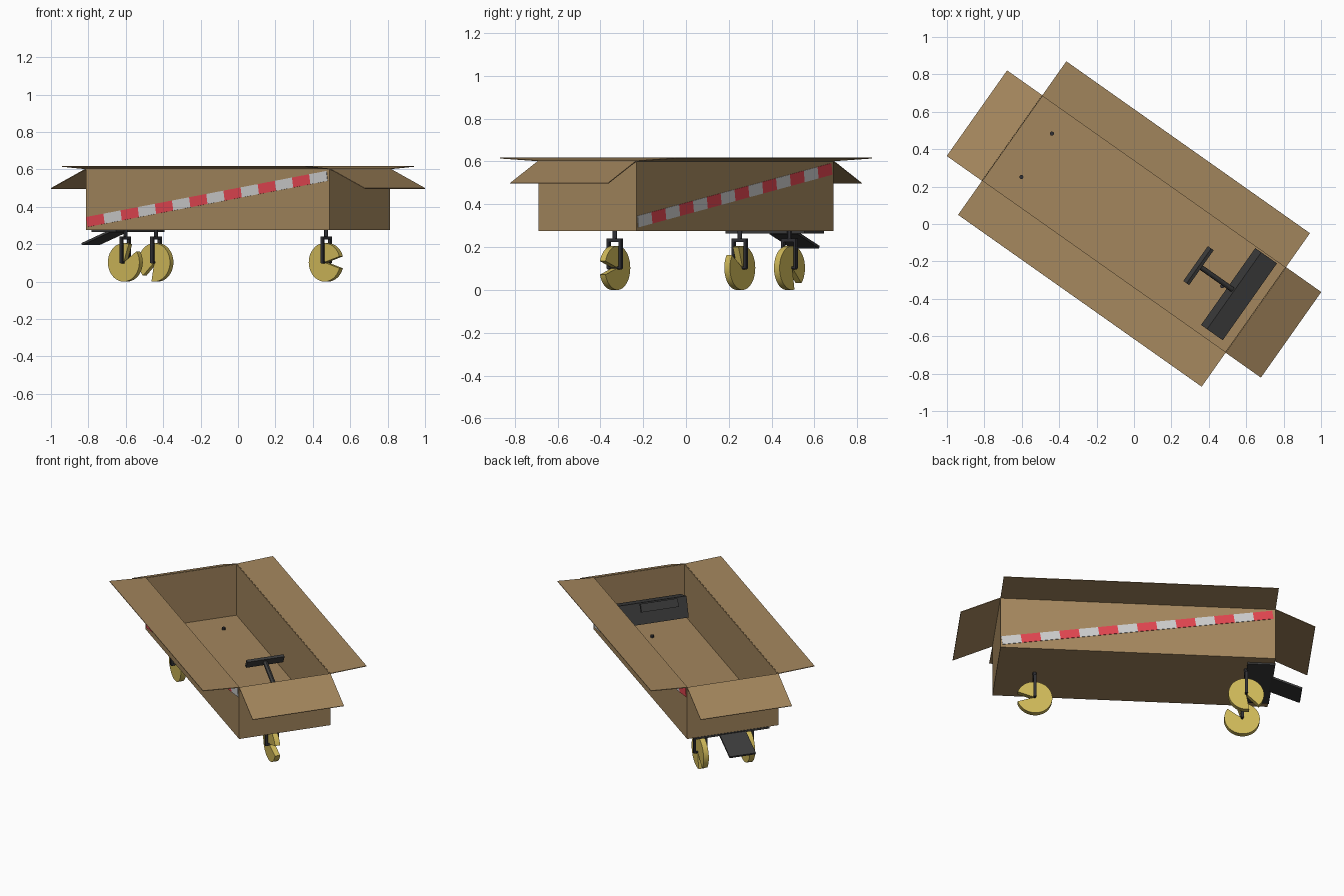
import bpy, bmesh
from math import radians, sin, cos, atan2, pi
from mathutils import Matrix, Vector

if "Cube" in bpy.data.objects:
    bpy.data.objects.remove(bpy.data.objects["Cube"])

# The whole cart is laid out along local x, then turned about z
TURN = Matrix.Rotation(radians(-35.2), 4, 'Z')
L, W, Z0, Z1 = 0.797, 0.28, 0.275, 0.603


def material(name, r, g, b):
    m = bpy.data.materials.new(name)
    m.diffuse_color = (r, g, b, 1)
    m.use_nodes = True
    m.node_tree.nodes["Principled BSDF"].inputs["Base Color"].default_value = m.diffuse_color
    return m


CARD = material("cardboard", 0.37, 0.24, 0.11)
YELLOW = material("yellow_plastic", 0.62, 0.48, 0.10)
DARK = material("dark_plastic", 0.045, 0.045, 0.045)
METAL = material("dark_metal", 0.03, 0.03, 0.035)
RED = material("red_tape", 0.75, 0.06, 0.08)
WHITE = material("white_tape", 0.72, 0.72, 0.72)


def finish(bm, name, *mats):
    bm.transform(TURN)
    me = bpy.data.meshes.new(name)
    bm.to_mesh(me)
    bm.free()
    ob = bpy.data.objects.new(name, me)
    bpy.context.collection.objects.link(ob)
    for m in mats:
        me.materials.append(m)
    return ob


def add_box(bm, centre, size, pitch=0):
    mat = (Matrix.Translation(centre) @ Matrix.Rotation(pitch, 4, 'Y')
           @ Matrix.Diagonal((*size, 1)))
    return bmesh.ops.create_cube(bm, size=1, matrix=mat)['verts']


def box(name, mat, centre, size, pitch=0):
    bm = bmesh.new()
    add_box(bm, centre, size, pitch)
    return finish(bm, name, mat)


def add_rod(bm, a, b, r, seg=12):
    a, b = Vector(a), Vector(b)
    d = b - a
    mat = Matrix.Translation((a + b) / 2) @ d.to_track_quat('Z', 'Y').to_matrix().to_4x4()
    bmesh.ops.create_cone(bm, cap_ends=True, segments=seg, radius1=r, radius2=r,
                          depth=d.length, matrix=mat)


def smooth(ob):
    bpy.ops.object.select_all(action='DESELECT')
    ob.select_set(True)
    bpy.context.view_layer.objects.active = ob
    bpy.ops.object.shade_smooth_by_angle(angle=radians(30))


# Open carton: a cube without its lid, given a thin wall
bm = bmesh.new()
add_box(bm, (0, 0, (Z0 + Z1) / 2), (2 * L, 2 * W, Z1 - Z0))
bmesh.ops.delete(bm, geom=[f for f in bm.faces if f.normal.z > 0.9], context='FACES_ONLY')
carton = finish(bm, "carton", CARD)
mod = carton.modifiers.new("wall", 'SOLIDIFY')
mod.thickness, mod.offset = 0.005, -1

# Four lid flaps: the long ones nearly level, the end ones drooping
for s, side in ((1, "a"), (-1, "b")):
    long_pts = [(-L, s * W), (L, s * W), (L, s * 0.502), (-L, s * 0.502)]
    end_pts = [(s * L, -W), (s * L, W), (s * 1.027, W), (s * 1.027, -W)]
    for kind, pts, tip in (("long", long_pts, 0.616), ("end", end_pts, 0.498)):
        bm = bmesh.new()
        zs = (Z1, Z1, tip, tip)
        bm.faces.new([bm.verts.new((x, y, z)) for (x, y), z in zip(pts, zs)])
        flap = finish(bm, f"{kind}_flap_{side}", CARD)
        mod = flap.modifiers.new("wall", 'SOLIDIFY')
        mod.thickness, mod.offset = 0.004, 0

# Striped tape rising diagonally along both long sides
N = 14
for s, side in ((-1, "front"), (1, "back")):
    bm = bmesh.new()
    a, b = Vector((s * (L - 0.008), s * W, 0.319)), Vector((-s * (L - 0.016), s * W, 0.565))
    if s < 0:
        a, b = Vector((-L + 0.008, -W, 0.319)), Vector((L - 0.016, -W, 0.565))
    d = b - a
    for i in range(N):
        vs = add_box(bm, a + d * (i + 0.5) / N, (d.length / N, 0.006, 0.054),
                     -atan2(d.z, d.x) if s < 0 else atan2(d.z, -d.x))
        for f in {f for v in vs for f in v.link_faces}:
            f.material_index = (i + (s > 0)) % 2
    finish(bm, f"{side}_tape", RED, WHITE)

# Three castors: notched wheel, fork and bolt
R = 0.103
for n, (u, v, mouth) in enumerate(((0.577, 0, 0), (-0.637, -0.142, 53), (-0.637, 0.142, -118))):
    bm = bmesh.new()
    gap, seg = radians(18), 36
    pts = [(0, 0)]
    for i in range(seg + 1):
        t = radians(mouth) + gap + (2 * pi - 2 * gap) * i / seg
        pts.append((R * cos(t), R * sin(t)))
    face = bm.faces.new([bm.verts.new((u + x, v - 0.016, R + z)) for x, z in pts])
    ext = bmesh.ops.extrude_face_region(bm, geom=[face])['geom']
    bmesh.ops.translate(bm, vec=(0, 0.032, 0),
                        verts=[e for e in ext if isinstance(e, bmesh.types.BMVert)])
    bmesh.ops.recalc_face_normals(bm, faces=bm.faces)
    smooth(finish(bm, f"wheel_{n + 1}", YELLOW))

    bm = bmesh.new()
    for s in (-1, 1):
        add_box(bm, (u, v + s * 0.035, 0.17), (0.018, 0.014, 0.14))
    add_box(bm, (u, v, 0.233), (0.018, 0.084, 0.016))
    add_rod(bm, (u, v - 0.04, R), (u, v + 0.04, R), 0.007)
    add_rod(bm, (u, v, 0.235), (u, v, 0.290), 0.011)
    smooth(finish(bm, f"fork_{n + 1}", METAL))

# Dashboard leaning back against the end wall, with a T-shaped steering bar
V = 0.017
box("dashboard", DARK, (0.675, V, 0.397), (0.108, 0.503, 0.127), radians(18))
box("steering_bar", DARK, (0.41, V, 0.555), (0.018, 0.228, 0.05), radians(26))
bm = bmesh.new()
add_rod(bm, (0.41, V, 0.553), (0.64, V, 0.435), 0.014)
smooth(finish(bm, "steering_column", DARK))

# Rear plate under the floor and the sloping tail step
box("rear_plate", DARK, (-0.72, 0, 0.270), (0.16, 0.45, 0.012))
p, q = Vector((-0.79, 0, 0.267)), Vector((-0.967, 0, 0.2))
box("tail_step", DARK, (p + q) / 2, ((q - p).length, 0.16, 0.012), atan2(q.z - p.z, p.x - q.x))
